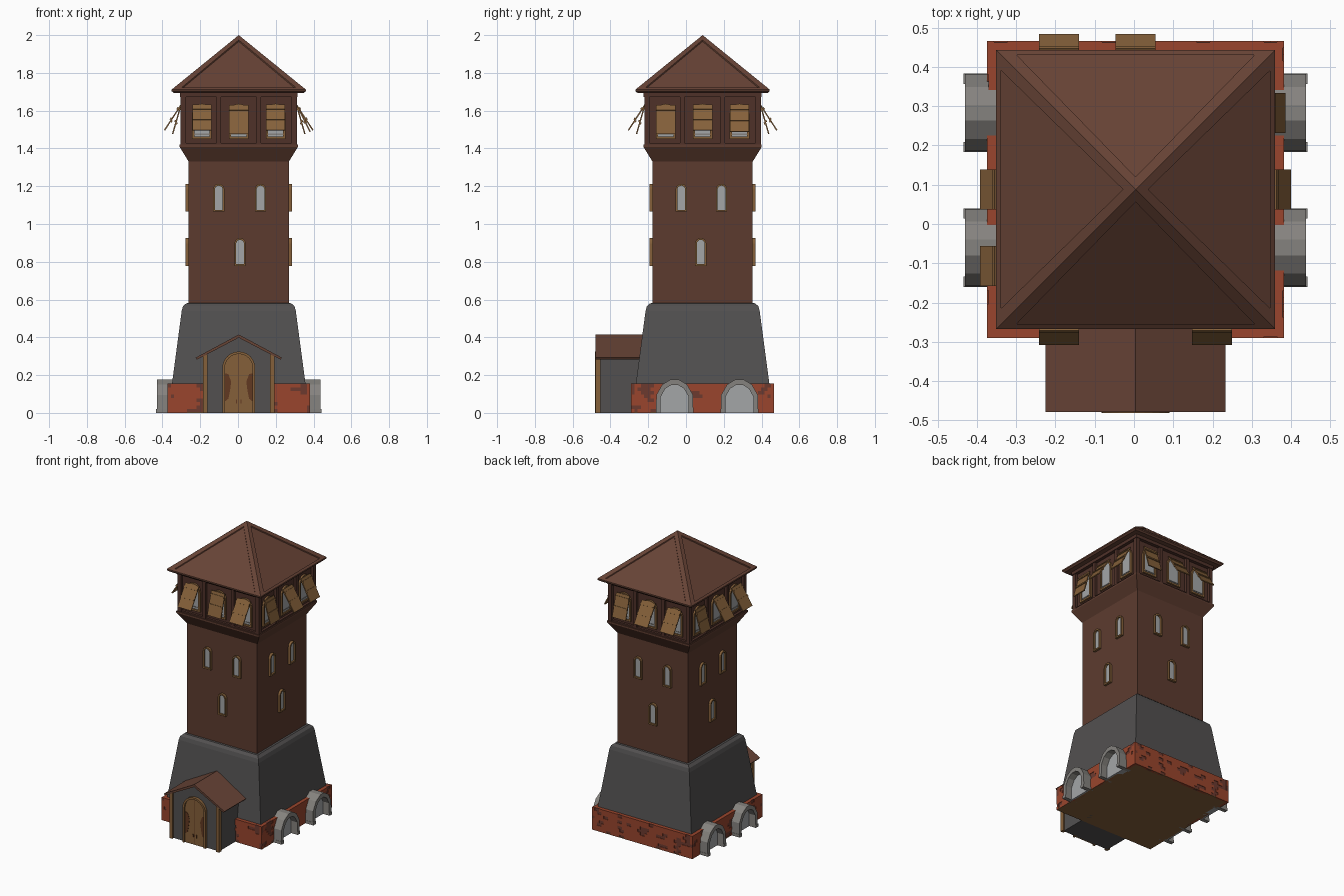
import bpy, bmesh, math
from mathutils import Matrix, Vector, noise

if "Cube" in bpy.data.objects:
    bpy.data.objects.remove(bpy.data.objects["Cube"])

CX, CY = 0.004, 0.088          # tower axis
COL = {
    "roof_brown": (0.135, 0.056, 0.036), "wall_brown": (0.108, 0.044, 0.028),
    "timber_dark": (0.078, 0.031, 0.022), "wood_tan": (0.235, 0.118, 0.042),
    "stone_grey": (0.235, 0.225, 0.21), "base_grey": (0.085, 0.081, 0.081),
    "glass_pale": (0.37, 0.38, 0.39), "brick_red": (0.32, 0.06, 0.026),
    "brick_dark": (0.15, 0.042, 0.028), "door_dark": (0.12, 0.04, 0.015),
}
MATS = {}
for n, c in COL.items():
    MATS[n] = bpy.data.materials.new(n)
    MATS[n].diffuse_color = (*c, 1)

PARTS = {}                      # name -> (bmesh, material)


def part(name, mat):
    if name not in PARTS:
        PARTS[name] = (bmesh.new(), mat)
    return PARTS[name][0]


def side(k):                    # 0 front, 1 right, 2 back, 3 left
    return Matrix.Translation((CX, CY, 0)) @ Matrix.Rotation(k * math.pi / 2, 4, 'Z')


def prism(name, mat, k, pts, d0, d1):
    """Extrude a (u, z) outline outward from distance d0 to d1 on side k."""
    bm, m = part(name, mat), side(k)
    a = [bm.verts.new(m @ Vector((u, -d0, z))) for u, z in pts]
    b = [bm.verts.new(m @ Vector((u, -d1, z))) for u, z in pts]
    bm.faces.new(a)
    bm.faces.new(b[::-1])
    for i in range(len(pts)):
        j = (i + 1) % len(pts)
        bm.faces.new((a[i], b[i], b[j], a[j]))


def rect(name, mat, k, u0, u1, z0, z1, d0, d1):
    prism(name, mat, k, [(u0, z0), (u1, z0), (u1, z1), (u0, z1)], d0, d1)


def ring(name, mat, k, outer, inner, d0, d1, closed=True):
    """Frame between two outlines with equal point counts."""
    bm, m = part(name, mat), side(k)
    loops = [[bm.verts.new(m @ Vector((u, -d, z))) for u, z in p]
             for p, d in ((outer, d0), (outer, d1), (inner, d1), (inner, d0))]
    n = len(outer)
    for i in range(n if closed else n - 1):
        j = (i + 1) % n
        for q in range(4):
            p, r = loops[q], loops[(q + 1) % 4]
            bm.faces.new((p[i], p[j], r[j], r[i]))
    if not closed:
        bm.faces.new([l[0] for l in loops])
        bm.faces.new([l[-1] for l in loops])


def levels(name, mat, secs):
    """Stack of square sections (half width, z)."""
    bm = part(name, mat)
    rows = [[bm.verts.new((CX + sx * h, CY + sy * h, z))
             for sx, sy in ((-1, -1), (1, -1), (1, 1), (-1, 1))] for h, z in secs]
    bm.faces.new(rows[0])
    bm.faces.new(rows[-1])
    for a, b in zip(rows, rows[1:]):
        for i in range(4):
            bm.faces.new((a[i], a[(i + 1) % 4], b[(i + 1) % 4], b[i]))


def arch(w, z0, z1, u=0, n=8):
    c = [(u - w * math.cos(math.pi * i / n), z1 - w + w * math.sin(math.pi * i / n))
         for i in range(n + 1)]
    return [(u - w, z0)] + c + [(u + w, z0)]


# Tower body
levels("foundation_floor", "wood_tan", [(0.377, 0.0), (0.377, 0.004)])
levels("foundation_core", "brick_red", [(0.373, 0.003), (0.373, 0.155)])
levels("battered_base", "base_grey",
       [(0.354, 0.15), (0.302, 0.54), (0.295, 0.565), (0.278, 0.58), (0.26, 0.582)])
levels("shaft", "wall_brown", [(0.265, 0.57), (0.265, 1.33), (0.313, 1.408), (0.313, 1.42)])
levels("gallery_core", "timber_dark", [(0.29, 1.41), (0.29, 1.70)])

# Brick courses with worn dark patches
NZ, NU, H = 8, 22, 0.378
for k in range(4):
    for r in range(NZ):
        cuts = [-H] + [-H + 2 * H * (i + 0.5 * (r % 2)) / NU for i in range(1, NU)] + [H]
        for u0, u1 in zip(cuts, cuts[1:]):
            v = noise.noise(Vector((u0 * 14, r * 0.33, k * 7.3 + 0.5)))
            v += 0.5 * noise.noise(Vector((u0 * 45, r * 1.7, k + 3.1)))
            dark = v > 0.22
            rect("dark_bricks" if dark else "brick_courses",
                 "brick_dark" if dark else "brick_red", k, u0, u1,
                 0.155 * r / NZ, 0.155 * (r + 1) / NZ, 0.36, H - (0.003 if dark else 0))

# Gallery framing, windows and propped shutters
ANGLES = [(33, 16, 33), (16, 33, 27), (16, 33, 33), (16, 33, 33)]
for k in range(4):
    for u, w in ((-0.294, 0.014), (-0.107, 0.012), (0.107, 0.012), (0.294, 0.014)):
        rect("gallery_posts", "timber_dark", k, u - w, u + w, 1.415, 1.69, 0.28, 0.307)
    rect("gallery_rails", "timber_dark", k, -0.306, 0.306, 1.415, 1.43, 0.28, 0.306)
    rect("gallery_rails", "timber_dark", k, -0.312, 0.312, 1.672, 1.70, 0.28, 0.312)
    for u, a in zip((-0.195, 0, 0.195), ANGLES[k]):
        prism("gallery_glass", "glass_pale", k, arch(0.042, 1.462, 1.625, u), 0.28, 0.294)
        ring("gallery_window_frames", "wood_tan", k, arch(0.052, 1.45, 1.637, u),
             arch(0.04, 1.462, 1.625, u), 0.28, 0.302)
        rect("gallery_sill_bars", "stone_grey", k, u - 0.04, u + 0.04, 1.472, 1.478, 0.285, 0.297)
        hinge = side(k) @ Matrix.Translation((u, -0.306, 1.63)) @ \
            Matrix.Rotation(-math.radians(a), 4, 'X')
        for (y, z), s in (((0, -0.08), (0.102, 0.007, 0.16)),
                          ((-0.006, -0.025), (0.102, 0.006, 0.012)),
                          ((-0.006, -0.09), (0.102, 0.006, 0.012)),
                          ((0.006, -0.1), (0.09, 0.006, 0.012))):
            bmesh.ops.create_cube(part("shutters", "wood_tan"), size=1,
                                  matrix=hinge @ Matrix.Translation((0, y, z)) @
                                  Matrix.Diagonal((*s, 1)))

    # Arched shaft windows
    offs = ((-0.106, 1.065), (0.115, 1.065), (0.007, 0.778)) if k % 2 == 0 else \
           ((-0.113, 1.065), (0.1, 1.065), (-0.01, 0.778))
    for u, z in offs:
        ring("shaft_window_frames", "wood_tan", k, arch(0.03, z, z + 0.148, u),
             arch(0.021, z + 0.01, z + 0.138, u), 0.25, 0.281)
        prism("shaft_glass", "glass_pale", k, arch(0.022, z + 0.009, z + 0.139, u), 0.25, 0.269)

# Stone cellar arches on the two flanks
OUT = [(-0.099, 0), (-0.097, 0.095), (-0.066, 0.15), (-0.02, 0.178),
       (0.02, 0.178), (0.066, 0.15), (0.097, 0.095), (0.099, 0)]
INN = [(-0.074, 0), (-0.074, 0.085), (-0.05, 0.128), (-0.018, 0.148),
       (0.018, 0.148), (0.05, 0.128), (0.074, 0.085), (0.074, 0)]
for k, us in ((1, (-0.148, 0.195)), (3, (0.148, -0.195))):
    for u in us:
        o, i = [[(x + u, z) for x, z in p] for p in (OUT, INN)]
        ring("cellar_arches", "stone_grey", k, o, i, 0.34, 0.434, closed=False)
        prism("cellar_panes", "glass_pale", k, i, 0.35, 0.388)
        for s in (-1, 1):      # leg footings
            rect("cellar_arches", "stone_grey", k, u + s * 0.087 - 0.013,
                 u + s * 0.087 + 0.013, 0, 0.02, 0.36, 0.438)

# Pyramid roof with sunken panels between hip boards
HR, ZE, ZT = 0.355, 1.712, 2.0
levels("roof_eaves", "roof_brown", [(0.345, 1.694), (HR, 1.703), (HR, ZE), (0.33, ZE)])


def slope(u, f, sink=0):
    return Vector((u, -HR * (1 - f), ZE + (ZT - ZE) * f - sink))


bm = part("roof_slopes", "roof_brown")
for k in range(4):
    m = side(k)
    out = [slope(-HR, 0), slope(HR, 0), slope(0, 1)]
    tri = [(-0.303, 0.035), (0.303, 0.035), (0, 0.91)]
    A = [bm.verts.new(m @ p) for p in out]
    B = [bm.verts.new(m @ slope(*p)) for p in tri]
    C = [bm.verts.new(m @ slope(*p, 0.008)) for p in tri]
    for i in range(3):
        j = (i + 1) % 3
        bm.faces.new((A[i], A[j], B[j], B[i]))
        bm.faces.new((B[i], B[j], C[j], C[i]))
    bm.faces.new(C)
bmesh.ops.remove_doubles(bm, verts=bm.verts, dist=1e-4)

# Entrance porch
prism("porch_walls", "base_grey", 0,
      [(-0.177, 0), (0.177, 0), (0.177, 0.31), (0, 0.4), (-0.177, 0.31)], 0.29, 0.55)
top = [(-0.229, 0.292), (0, 0.415), (0.229, 0.292)]
ring("porch_roof", "roof_brown", 0, top,
     [(-0.221, 0.282), (0, 0.398), (0.221, 0.282)], 0.29, 0.567, closed=False)
for s in (-1, 1):
    u = s * 0.177
    rect("porch_posts", "wood_tan", 0, u - 0.011, u + 0.011, 0, 0.308, 0.54, 0.566)
ring("door_frame", "wood_tan", 0, arch(0.087, 0, 0.325, 0, 12),
     arch(0.074, 0, 0.312, 0, 12), 0.54, 0.569, closed=False)
prism("door_leaf", "wood_tan", 0, arch(0.075, 0, 0.313, 0, 12), 0.54, 0.558)
rect("door_seam", "door_dark", 0, -0.0015, 0.0015, 0.0, 0.312, 0.55, 0.559)
for s in (-1, 1):
    prism("door_worn_patches", "door_dark", 0,
          [(s * x, z) for x, z in ((0.074, 0.06), (0.055, 0.075), (0.046, 0.12),
                                   (0.04, 0.165), (0.055, 0.205), (0.074, 0.21))], 0.55, 0.56)
    rect("door_handles", "door_dark", 0, s * 0.012 - 0.003, s * 0.012 + 0.003,
         0.05, 0.07, 0.55, 0.562)

# Turn the collected parts into objects
for name, (bm, mat) in PARTS.items():
    bmesh.ops.recalc_face_normals(bm, faces=bm.faces)
    me = bpy.data.meshes.new(name)
    bm.to_mesh(me)
    bm.free()
    me.materials.append(MATS[mat])
    bpy.context.collection.objects.link(bpy.data.objects.new(name, me))

for m in bpy.data.materials:
    if m.users and not m.is_grease_pencil:
        m.use_nodes = True
        m.node_tree.nodes["Principled BSDF"].inputs["Base Color"].default_value = m.diffuse_color
